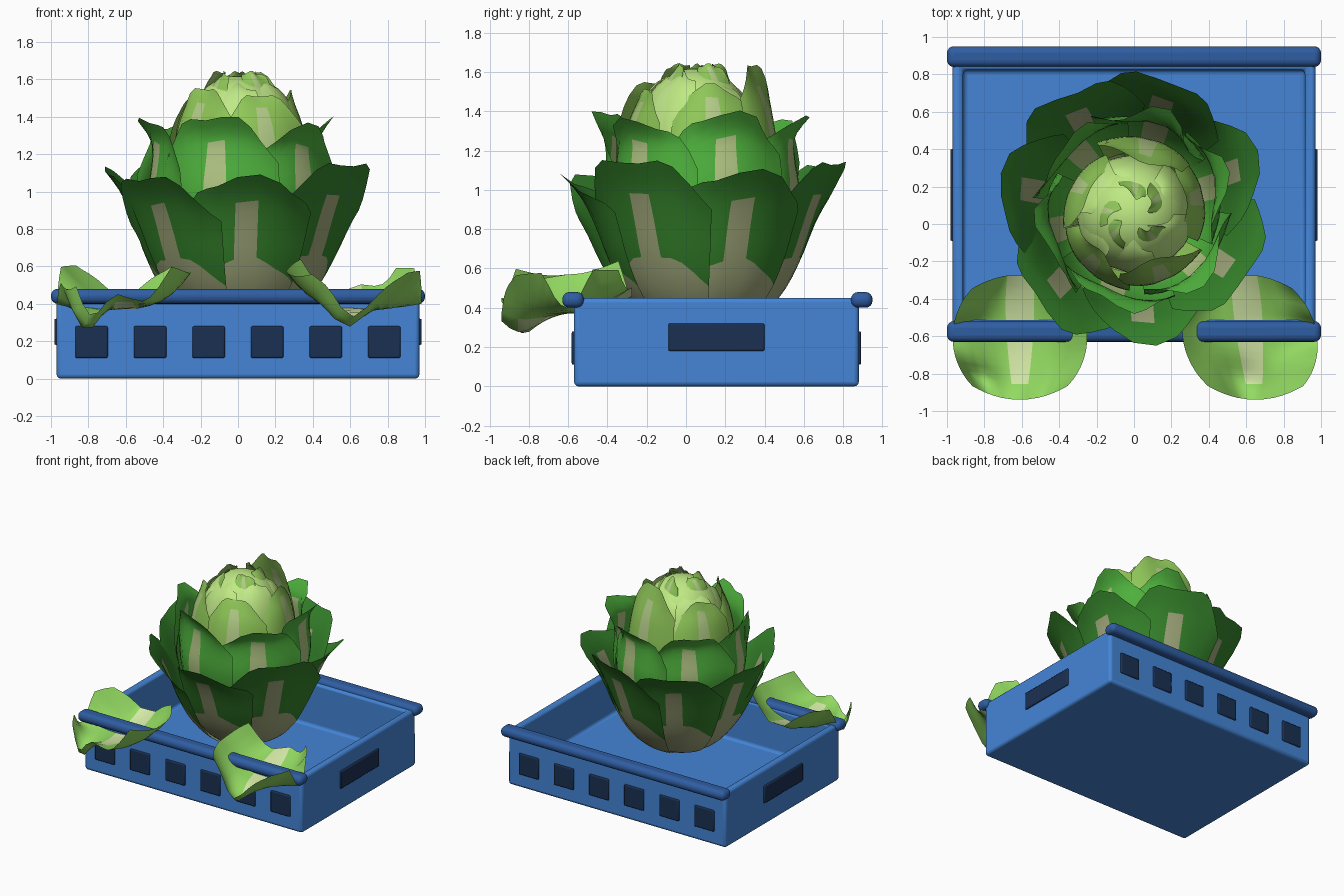
import bpy, bmesh, math, random
from math import sin, cos, pi, exp

if "Cube" in bpy.data.objects:
    bpy.data.objects.remove(bpy.data.objects["Cube"])

random.seed(4)


def mat(name, c):
    m = bpy.data.materials.new(name)
    m.diffuse_color = (*c, 1)
    m.use_nodes = True
    m.node_tree.nodes["Principled BSDF"].inputs["Base Color"].default_value = m.diffuse_color
    return m


BLUE = mat("blue", (0.058, 0.235, 0.68))
RIM = mat("rim_blue", (0.028, 0.11, 0.36))
DARK = mat("dark_blue", (0.010, 0.03, 0.085))
GREENS = [mat("leaf_dark", (0.036, 0.23, 0.024)), mat("leaf_mid", (0.075, 0.43, 0.045)),
          mat("leaf_light", (0.28, 0.58, 0.10)), mat("leaf_pale", (0.52, 0.82, 0.23)),
          mat("leaf_loose", (0.29, 0.70, 0.12))]
RIBS = [mat("rib_dark", (0.36, 0.40, 0.20)), mat("rib_mid", (0.44, 0.56, 0.23)),
        mat("rib_light", (0.46, 0.62, 0.25)), mat("rib_pale", (0.54, 0.82, 0.26)),
        mat("rib_loose", (0.66, 0.82, 0.38))]


def finish(bm, name, mats, angle=180):
    me = bpy.data.meshes.new(name)
    bm.to_mesh(me)
    bm.free()
    ob = bpy.data.objects.new(name, me)
    bpy.context.collection.objects.link(ob)
    for m in mats:
        me.materials.append(m)
    bpy.ops.object.select_all(action='DESELECT')
    ob.select_set(True)
    bpy.context.view_layer.objects.active = ob
    bpy.ops.object.shade_smooth_by_angle(angle=math.radians(angle))
    return ob


def box(name, lo, hi, m, bevel, segs=3, floor=None, wall=0.08):
    bm = bmesh.new()
    bmesh.ops.create_cube(bm, size=1)
    for v in bm.verts:
        v.co = [lo[i] + (v.co[i] + 0.5) * (hi[i] - lo[i]) for i in range(3)]
    if floor is not None:
        top = max(bm.faces, key=lambda f: f.calc_center_median().z)
        bmesh.ops.inset_region(bm, faces=[top], thickness=wall)
        ret = bmesh.ops.extrude_face_region(bm, geom=[top])
        for v in ret["geom"]:
            if isinstance(v, bmesh.types.BMVert):
                v.co.z = floor
        if top.is_valid:
            bm.faces.remove(top)
    ob = finish(bm, name, [m], 40)
    b = ob.modifiers.new("bevel", 'BEVEL')
    b.width, b.segments = bevel, segs
    return ob


# Crate: tray, two rim bars, vent panels and handle panels
box("crate_tray", (-0.97, -0.57, 0), (0.97, 0.88, 0.45), BLUE, 0.022, floor=0.10)
box("front_rim_bar", (-1, -0.63, 0.40), (1, -0.52, 0.48), RIM, 0.036, 4)
box("back_rim_bar", (-1, 0.84, 0.40), (1, 0.95, 0.48), RIM, 0.036, 4)
for i in range(6):
    x = -0.783 + i * 0.313
    for side, y in (("front", -0.57), ("back", 0.88)):
        box(f"{side}_vent_{i + 1}", (x - 0.087, y - 0.012, 0.11), (x + 0.087, y + 0.012, 0.28), DARK, 0.008, 2)
for side, x in (("left", -0.97), ("right", 0.97)):
    box(f"{side}_handle_panel", (x - 0.012, -0.09, 0.18), (x + 0.012, 0.40, 0.32), DARK, 0.008, 2)


def along(pts, t):
    # Catmull-Rom sample of a (radius, height) profile
    f = min(max(t, 0), 0.9999) * (len(pts) - 1)
    i = int(f)
    f -= i
    p = [pts[min(max(i + k, 0), len(pts) - 1)] for k in (-1, 0, 1, 2)]
    return [0.5 * (2 * b + (c - a) * f + (2 * a - 5 * b + 4 * c - d) * f * f
                   + (3 * b - a - 3 * c + d) * f ** 3) for a, b, c, d in zip(*p)]


def strip(name, level, point, pale_to, rib_to, rows=16):
    # Grid sheet with a tapering pale rib up the middle
    bm = bmesh.new()
    grid = []
    for j in range(rows + 1):
        t = j / rows
        w = 0.26 - 0.13 * t
        us = [-1, -0.87, -0.72, -0.55, -0.38, -w, w, 0.38, 0.55, 0.72, 0.87, 1]
        grid.append([bm.verts.new(point(u, t)) for u in us])
    for j in range(rows):
        t = (j + 0.5) / rows
        for i in range(11):
            f = bm.faces.new((grid[j][i], grid[j][i + 1], grid[j + 1][i + 1], grid[j + 1][i]))
            f.material_index = int(t < pale_to or (i == 5 and t < rib_to))
    return finish(bm, name, [GREENS[level], RIBS[level]])


def head_leaf(name, level, az, half, prof, drop, flare, ruffle, cy, pale_to, scale=1.0, lift=0.0):
    ph, k = random.uniform(0, 6), random.uniform(3, 5)

    def point(u, t):
        tip = 1 - drop * abs(u) ** 1.9 + 0.02 * sin(7 * u + ph)
        r, z = along(prof, t * min(tip, 1))
        r = r * scale + 0.035 * u * t + t ** 4 * (ruffle * sin(k * u + ph) + flare * u * u)
        z += lift * t * t + 0.4 * ruffle * t ** 4 * sin(7 * u + ph)
        a = az + u * half
        return (r * cos(a), cy + r * sin(a), z)
    strip(name, level, point, pale_to, 0.8)


# Cabbage: rings of leaves from outer to inner
# name, level, count, start angle, half width, tip drop, flare, ruffle, pale base, profile
rings = [
    ("outer_leaf", 0, 7, -1.45, 0.64, 0.27, 0.0, 0.03, 0.47,
     [(0.05, 0.26), (0.26, 0.33), (0.40, 0.48), (0.49, 0.66), (0.555, 0.84), (0.625, 1.0), (0.72, 1.13)]),
    ("middle_leaf", 1, 6, -1.80, 0.70, 0.36, 0.02, 0.03, 0.1,
     [(0.20, 0.42), (0.38, 0.60), (0.46, 0.80), (0.49, 1.0), (0.47, 1.16), (0.47, 1.28), (0.54, 1.38)]),
    ("inner_leaf", 2, 5, 1.45, 0.66, 0.34, 0.0, 0.02, 0.0,
     [(0.30, 0.80), (0.37, 1.0), (0.375, 1.18), (0.345, 1.36), (0.30, 1.48), (0.27, 1.56)]),
    ("heart_leaf", 3, 6, 0.3, 0.75, 0.22, 0.0, 0.02, 0.0,
     [(0.28, 1.0), (0.315, 1.2), (0.30, 1.36), (0.25, 1.49), (0.18, 1.57), (0.09, 1.615)]),
]
for name, lv, n, a0, half, drop, flare, ruf, pale, prof in rings:
    for i in range(n):
        az = a0 + 2 * pi * i / n + random.uniform(-0.08, 0.08)
        lift = random.uniform(-0.06, 0.03) if lv < 2 else random.uniform(-0.06, 0.0)
        scale = random.uniform(0.96, 1.03)
        if lv == 2 and i == 0:  # tall leaf at the back
            lift, scale = 0.08, 1.10
        head_leaf(f"{name}_{i + 1}", lv, az, half, prof, drop, flare, ruf,
                  0.085 if lv < 2 else 0.05, pale, scale, lift)

# Small curled tips on the crown
for i in range(5):
    head_leaf(f"crown_tip_{i + 1}", 2, 0.6 + i * 2.4, 0.5,
              [(0.20, 1.50), (0.17, 1.56), (0.13, 1.61), (0.10, 1.64)], 0.35, 0.0, 0.015, 0.05, 0.0)

# Solid heart under the leaves
bm = bmesh.new()
bmesh.ops.create_uvsphere(bm, u_segments=32, v_segments=20, radius=0.29)
for v in bm.verts:
    v.co.z = v.co.z * 1.1 + 1.30
    v.co.y += 0.05
finish(bm, "cabbage_heart", [GREENS[3]])


# Two loose leaves draped through the front rim, each with one drooping lobe
def loose_leaf(name, cx, skew, ph, dip_u, dip):
    def point(u, t):
        v = 2 * t - 1
        x = cx + 0.36 * u * math.sqrt(1 - 0.5 * v * v) + skew * v
        y = -0.605 - 0.335 * v * (1 - 0.22 * u * u)
        rise = 1 - 0.3 * v * v
        if u * cx > 0:  # outer edge passes under the bar and curls up beyond it
            rise *= min(1, 0.15 + 4 * v * v)
        z = 0.37 + 0.20 * abs(u) ** 2.5 * rise - 0.02 * v + 0.08 * v * v
        z += 0.03 * sin(5 * u + 2 * v + ph) * abs(v)
        z -= dip * exp(-((u - dip_u) / 0.35) ** 2 - ((v - 0.75) / 0.4) ** 2)
        return (x, y, z)
    strip(name, 4, point, 0.0, 0.88)


loose_leaf("loose_leaf_left", -0.61, 0.0, 0.5, -0.7, 0.18)
loose_leaf("loose_leaf_right", 0.62, 0.03, 2.6, -0.25, 0.13)
